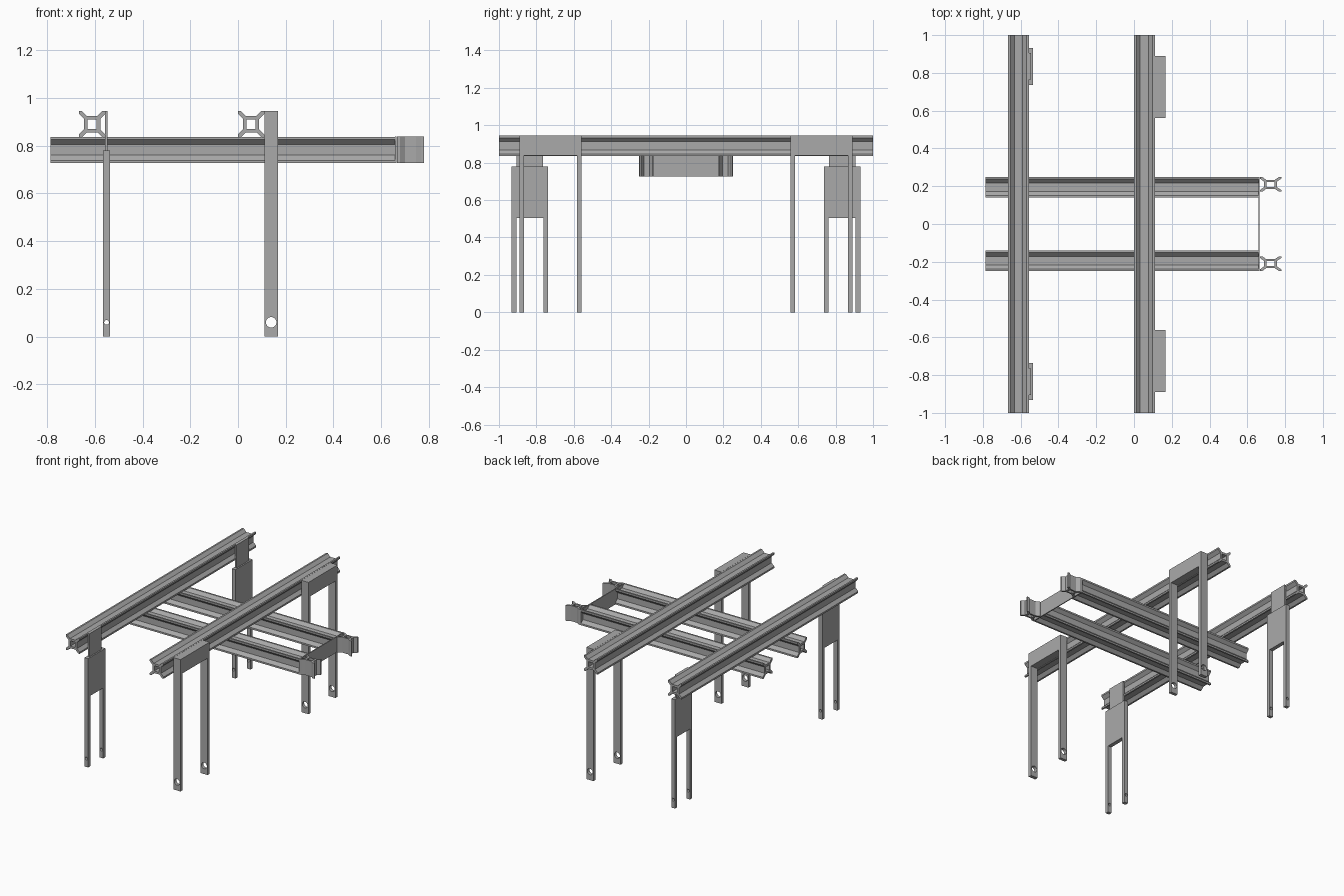
import bpy
from math import pi, sin, cos

cube = bpy.data.objects.get("Cube")
if cube:
    bpy.data.objects.remove(cube, do_unlink=True)

grey = bpy.data.materials.new("metal_grey")
grey.use_nodes = True
colour = (0.4, 0.4, 0.4, 1)
grey.diffuse_color = colour
grey.node_tree.nodes["Principled BSDF"].inputs["Base Color"].default_value = colour

# Extrusion directions of a profile
ALONG = {"x": (pi / 2, 0, pi / 2), "y": (pi / 2, 0, 0), "z": (0, 0, 0)}


def extrude(name, loops, axis, centre, length):
    """Extrude a flat profile; later loops become holes."""
    curve = bpy.data.curves.new(name, "CURVE")
    curve.dimensions = "2D"
    curve.fill_mode = "BOTH"
    curve.extrude = length / 2
    for loop in loops:
        spline = curve.splines.new("POLY")
        spline.points.add(len(loop) - 1)
        for point, (u, v) in zip(spline.points, loop):
            point.co = (u, v, 0, 1)
        spline.use_cyclic_u = True
        spline.use_smooth = False
    temp = bpy.data.objects.new(name + "_profile", curve)
    bpy.context.collection.objects.link(temp)
    graph = bpy.context.evaluated_depsgraph_get()
    mesh = bpy.data.meshes.new_from_object(temp.evaluated_get(graph))
    bpy.data.objects.remove(temp, do_unlink=True)
    mesh.name = name
    mesh.materials.clear()
    mesh.materials.append(grey)
    mesh.shade_flat()
    obj = bpy.data.objects.new(name, mesh)
    obj.rotation_euler = ALONG[axis]
    obj.location = centre
    bpy.context.collection.objects.link(obj)
    return obj


def rect(w, h):
    return [(-w / 2, -h / 2), (w / 2, -h / 2), (w / 2, h / 2), (-w / 2, h / 2)]


def circle(radius, u, v, sides=24):
    return [(u + radius * cos(2 * pi * i / sides), v + radius * sin(2 * pi * i / sides))
            for i in range(sides)]


def cross_profile(su=1.0, sv=1.0):
    """Hollow square tube with four diagonal arms."""
    arm = [(0.034, 0.022), (0.055, 0.043), (0.055, 0.055), (0.043, 0.055), (0.022, 0.034)]
    outer = []
    for _ in range(4):
        outer += arm
        arm = [(-v, u) for u, v in arm]
    return [[(u * su, v * sv) for u, v in loop] for loop in (outer, rect(0.038 * su, 0.038))]


def block(name, x, y, z):
    """Box from its ranges on each axis."""
    mid = [(a + b) / 2 for a, b in (x, y, z)]
    return extrude(name, [rect(x[1] - x[0], z[1] - z[0])], "y", mid, y[1] - y[0])


def leg(name, x, y, top, radius):
    """Flat bar with a bolt hole near the foot."""
    profile = [rect(x[1] - x[0], top), circle(radius, 0, 0.06 - top / 2)]
    return extrude(name, profile, "y", ((x[0] + x[1]) / 2, (y[0] + y[1]) / 2, top / 2), y[1] - y[0])


# Long upper rails
for name, x in (("right_rail", -0.611), ("left_rail", 0.055)):
    extrude(name, cross_profile(), "y", (x, 0, 0.89), 2.0)

# Lower cross beams and their upright end pieces
for name, s in (("front", -1), ("back", 1)):
    extrude(name + "_cross_beam", cross_profile(), "x", (-0.0625, s * 0.195, 0.782), 1.445)
    extrude(name + "_end_piece", cross_profile(1.04, 0.71), "z", (0.723, s * 0.21, 0.782), 0.111)
block("end_plate", (0.658, 0.665), (-0.25, 0.25), (0.727, 0.838))


def span(s, a, b):
    return tuple(sorted((s * a, s * b)))


for name, s in (("front", -1), ("back", 1)):
    # Wide bracket legs under the left rail
    wide = (0.111, 0.167)
    block(name + "_left_bracket", wide, span(s, 0.56, 0.89), (0.838, 0.945))
    leg(name + "_left_inner_leg", wide, span(s, 0.56, 0.582), 0.838, 0.022)
    leg(name + "_left_outer_leg", wide, span(s, 0.865, 0.89), 0.838, 0.022)
    # Narrow fork legs under the right rail
    narrow = (-0.565, -0.536)
    block(name + "_right_hanger", (-0.558, -0.546), span(s, 0.765, 0.905), (0.78, 0.945))
    block(name + "_right_fork", narrow, span(s, 0.737, 0.932), (0.505, 0.78))
    leg(name + "_right_inner_leg", narrow, span(s, 0.737, 0.762), 0.505, 0.01)
    leg(name + "_right_outer_leg", narrow, span(s, 0.907, 0.932), 0.505, 0.01)
